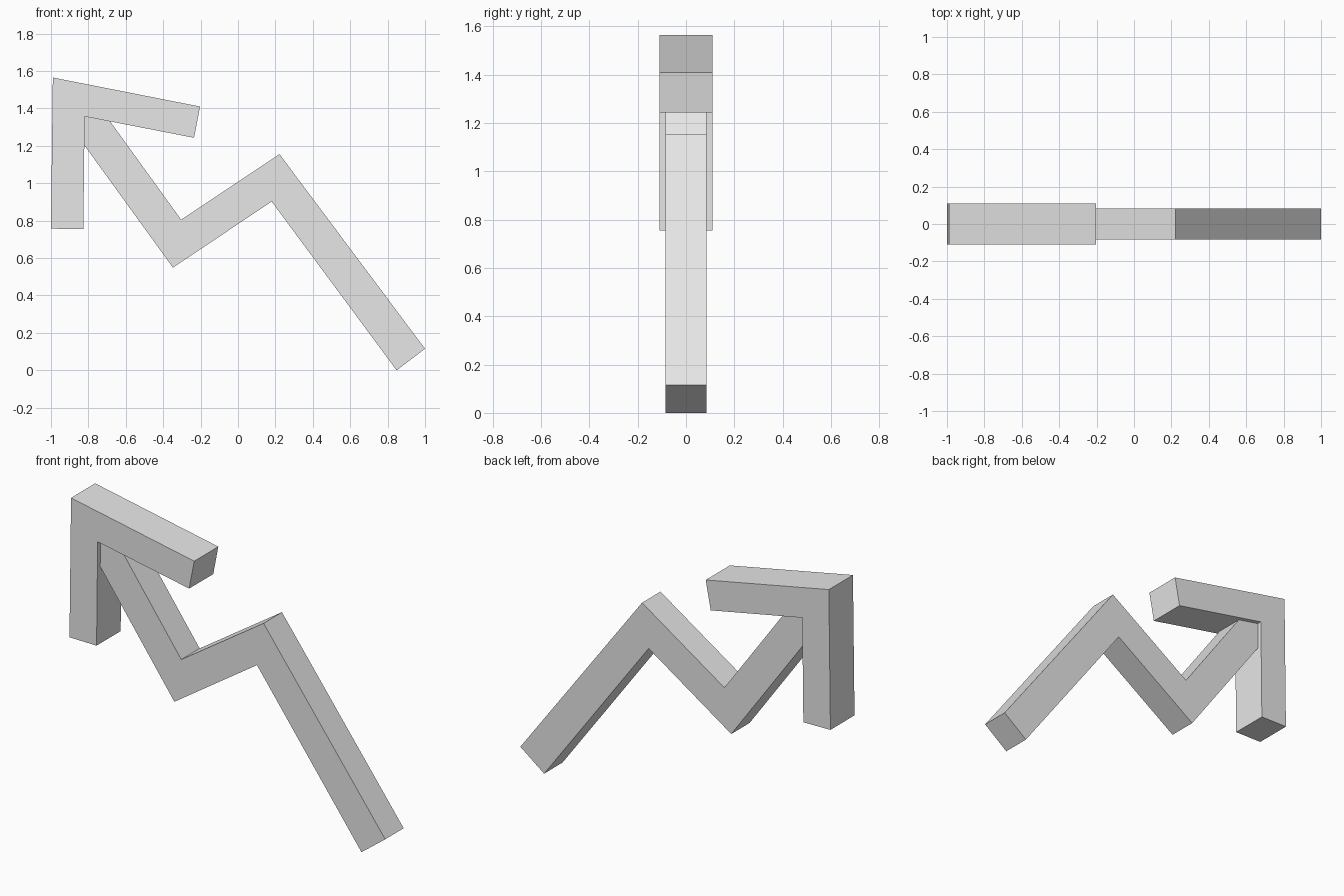
import bpy, bmesh

if "Cube" in bpy.data.objects:
    bpy.data.objects.remove(bpy.data.objects["Cube"])

grey = bpy.data.materials.new("light grey")
grey.diffuse_color = (0.8, 0.8, 0.8, 1)
grey.use_nodes = True
grey.node_tree.nodes["Principled BSDF"].inputs["Base Color"].default_value = grey.diffuse_color


def prism(name, profile, half_depth):
    """Extrude an x/z outline symmetrically about y = 0."""
    bm = bmesh.new()
    face = bm.faces.new([bm.verts.new((x, -half_depth, z)) for x, z in profile])
    out = bmesh.ops.extrude_face_region(bm, geom=[face], use_keep_orig=True)
    verts = [g for g in out["geom"] if isinstance(g, bmesh.types.BMVert)]
    bmesh.ops.translate(bm, verts=verts, vec=(0, 2 * half_depth, 0))
    bmesh.ops.recalc_face_normals(bm, faces=bm.faces)
    mesh = bpy.data.meshes.new(name)
    bm.to_mesh(mesh)
    bm.free()
    mesh.materials.append(grey)
    obj = bpy.data.objects.new(name, mesh)
    bpy.context.collection.objects.link(obj)
    return obj


# Arrow head: two arms meeting at the upper left corner
prism("arrow_head", [(-0.99, 1.565), (-0.203, 1.41), (-0.235, 1.243),
                     (-0.82, 1.357), (-0.827, 0.755), (-1.0, 0.757)], 0.11)

# Zigzag shaft: its upper end is tucked into the inner corner of the head
prism("zigzag_shaft", [(-0.841, 1.23), (-0.348, 0.549), (0.18, 0.902),
                       (0.848, 0.0), (1.0, 0.115), (0.222, 1.155),
                       (-0.304, 0.805), (-0.705, 1.36), (-0.841, 1.37)], 0.084)
